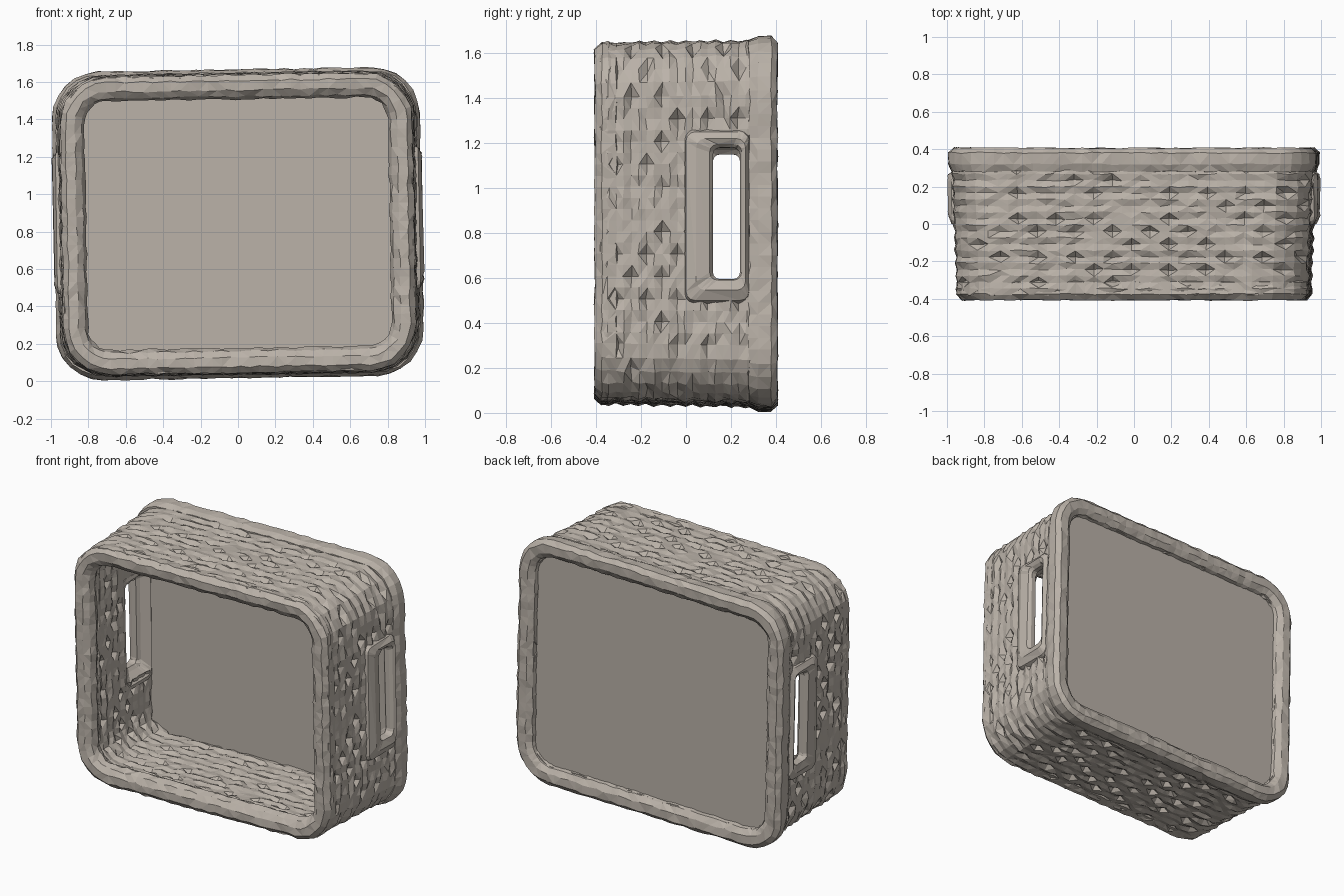
import bpy, bmesh, math, random
from mathutils import Vector

if "Cube" in bpy.data.objects:
    bpy.data.objects.remove(bpy.data.objects["Cube"])

random.seed(4)
CZ = 0.842                    # centre height of the basket
R = 0.25                      # outer corner radius
NX, NZ, NC = 28, 22, 7        # segments: long side, short side, corner

wicker = bpy.data.materials.new("warm grey wicker")
wicker.diffuse_color = (0.495, 0.447, 0.395, 1)
wicker.use_nodes = True
wicker.node_tree.nodes["Principled BSDF"].inputs["Base Color"].default_value = wicker.diffuse_color


def outline(a, h, off=0.0):
    """Rounded rectangle (x, z, normal x, normal z), moved inwards by off."""
    r = R - off
    cx, cz = a - R, h - R
    pts = []
    for q, (sx, sz) in enumerate([(1, 1), (-1, 1), (-1, -1), (1, -1)]):
        for k in range(NC):
            t = math.pi / 2 * (q + k / (NC - 1))
            c, s = math.cos(t), math.sin(t)
            pts.append((sx * cx + r * c, sz * cz + r * s, c, s))
        n = NX if q % 2 == 0 else NZ
        p = pts[-1]
        nsx, nsz = [(-1, 1), (-1, -1), (1, -1), (1, 1)][q]
        ex = nsx * cx + r * p[2]
        ez = nsz * cz + r * p[3]
        for k in range(1, n):
            f = k / n
            pts.append((p[0] + (ex - p[0]) * f, p[1] + (ez - p[1]) * f, p[2], p[3]))
    return pts


def finish(name, bm):
    bmesh.ops.recalc_face_normals(bm, faces=bm.faces)
    bmesh.ops.triangulate(bm, faces=[f for f in bm.faces if len(f.verts) == 4])
    for v in bm.verts:        # the basket is tilted slightly
        x, z = v.co.x, v.co.z
        v.co.x = x - 0.018 * (z - CZ)
        v.co.z = z + 0.016 * x
    me = bpy.data.meshes.new(name)
    bm.to_mesh(me)
    bm.free()
    me.materials.append(wicker)
    ob = bpy.data.objects.new(name, me)
    bpy.context.collection.objects.link(ob)
    return ob


def loft(bm, rings, closed=False, skip=None):
    n = len(rings[0])
    for j in range(len(rings) if closed else len(rings) - 1):
        A, B = rings[j], rings[(j + 1) % len(rings)]
        for i in range(n):
            q = (A[i], A[(i + 1) % n], B[(i + 1) % n], B[i])
            if skip and skip(sum((v.co for v in q), Vector()) / 4):
                continue
            bm.faces.new(q)


def ring(bm, a, h, off, y, jit=0.0, dent=None):
    out = []
    for i, (x, z, nx, nz) in enumerate(outline(a, h, off)):
        d = random.uniform(-jit, jit) - (dent(i) if dent else 0)
        out.append(bm.verts.new((x + nx * d, y + random.uniform(-jit, jit) * 0.8,
                                 CZ + z + nz * d)))
    return out


def size(y):                  # body half width and half height along the depth
    t = (y + 0.4) / 0.8
    return 0.94 + 0.03 * t, 0.797 + 0.012 * t


# Woven wall: outer and inner skin with dents, left open at the hand holes
def handle_gap(c):
    if abs(c.x) > 0.9:        # outer skin
        return 0.52 < c.z < 1.20 and 0.03 < c.y < 0.26
    return abs(c.x) > 0.78 and 0.52 < c.z < 1.20 and 0.03 < c.y < 0.30


bm = bmesh.new()
ROWS = 22
skins = []
for off, sign in ((0.0, 1), (0.112, -1)):
    rows = []
    for j in range(ROWS + 1):
        y = -0.38 + 0.75 * j / ROWS

        def dent(i, j=j, sign=sign):
            if j % 2 == 0:    # groove between two strands
                deep = (i + j) % 4 == 0 and random.random() < 0.6
                return sign * (0.009 + (random.uniform(0.015, 0.035) if deep else 0))
            return sign * (0.006 if (i + j) % 4 == 1 else 0)
        rows.append(ring(bm, *size(y), off, y, 0.006, dent))
    skins.append(rows)
loft(bm, skins[0] + skins[1][::-1], closed=True, skip=handle_gap)
finish("woven_wall", bm)


# Rims: rounded bands around the open front and the back
def rim(name, a, h, profile):
    bm = bmesh.new()
    loft(bm, [ring(bm, a, h, o, y, 0.005) for o, y in profile], closed=True)
    finish(name, bm)


rim("front_rim", 0.942, 0.795, [(0.005, -0.31), (0.0, -0.375), (0.03, -0.407), (0.08, -0.405),
                                (0.115, -0.38), (0.13, -0.34), (0.11, -0.30), (0.03, -0.30)])
rim("back_rim", 0.984, 0.826, [(0.02, 0.28), (0.003, 0.32), (0.002, 0.38), (0.03, 0.407),
                               (0.085, 0.405), (0.12, 0.38), (0.13, 0.33), (0.08, 0.28)])

# Flat base panel, set slightly into the back rim
bm = bmesh.new()
front = ring(bm, *size(0.3), 0.08, 0.302)
back = ring(bm, *size(0.3), 0.08, 0.355)
loft(bm, [front, back])
bm.faces.new(front)
bm.faces.new(back)
finish("base_panel", bm)


# Hand hole frames, thin around the hole and recessed inside, on both sides
def frame_loop(bm, side, x, y0, y1, z0, z1, r):
    out = []
    for q, (cy, cz) in enumerate([(y1 - r, z1 - r), (y0 + r, z1 - r),
                                  (y0 + r, z0 + r), (y1 - r, z0 + r)]):
        for k in range(4):
            t = math.pi / 2 * (q + k / 3)
            out.append(bm.verts.new((side * (x + random.uniform(-0.004, 0.004)),
                                     cy + r * math.cos(t), cz + r * math.sin(t))))
    return out


for side, label in ((1, "right"), (-1, "left")):
    bm = bmesh.new()
    loops = [(0.93, -0.01, 0.285, 0.47, 1.25, 0.04), (0.968, 0.0, 0.28, 0.485, 1.235, 0.04),
             (0.988, 0.045, 0.265, 0.53, 1.205, 0.04), (0.978, 0.105, 0.248, 0.575, 1.18, 0.035),
             (0.955, 0.12, 0.24, 0.58, 1.165, 0.03), (0.925, 0.12, 0.24, 0.58, 1.165, 0.03),
             (0.905, 0.09, 0.26, 0.56, 1.185, 0.04), (0.845, 0.02, 0.285, 0.51, 1.21, 0.04),
             (0.848, -0.005, 0.292, 0.485, 1.235, 0.04)]
    loft(bm, [frame_loop(bm, side, *l) for l in loops], closed=True)
    finish(label + "_hand_hole_frame", bm)
